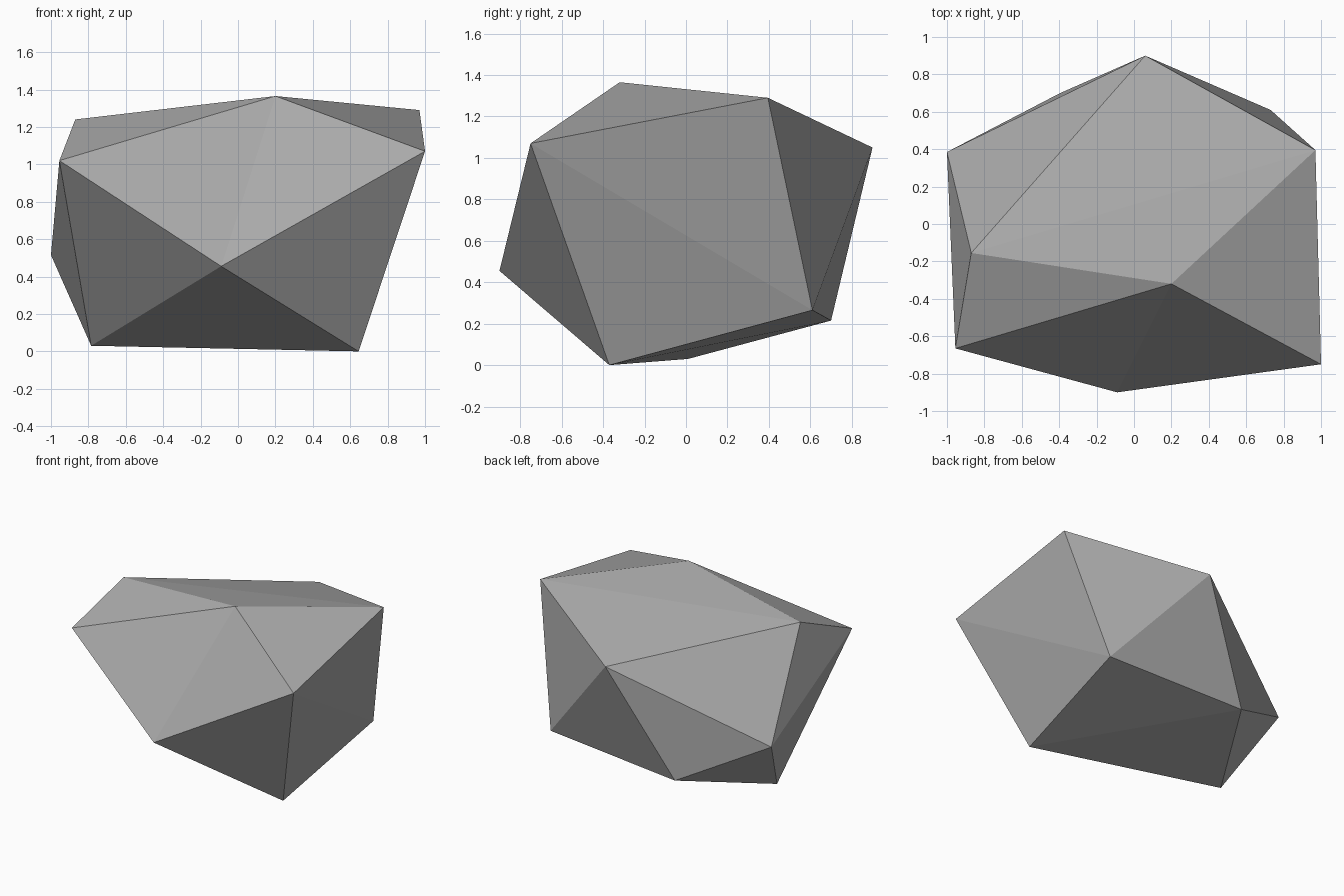
import bpy
import bmesh

# Remove the default object
default = bpy.data.objects.get("Cube")
if default:
    bpy.data.objects.remove(default, do_unlink=True)


def make_material(name, colour):
    material = bpy.data.materials.new(name)
    material.use_nodes = True
    material.diffuse_color = colour
    shader = next(n for n in material.node_tree.nodes if n.type == "BSDF_PRINCIPLED")
    shader.inputs["Base Color"].default_value = colour
    return material


def build_boulder(name, top, upper_ring, lower_ring, bottom, material):
    """A faceted stone: a crown point, two staggered rings and a base point."""
    mesh = bpy.data.meshes.new(name)
    bm = bmesh.new()
    crown, base = bm.verts.new(top), bm.verts.new(bottom)
    upper = [bm.verts.new(point) for point in upper_ring]
    lower = [bm.verts.new(point) for point in lower_ring]
    count = len(upper)
    for i in range(count):
        j = (i + 1) % count
        # Crown, staggered band and base facets
        bm.faces.new((crown, upper[i], upper[j]))
        bm.faces.new((upper[i], lower[i], upper[j]))
        bm.faces.new((upper[j], lower[i], lower[j]))
        bm.faces.new((base, lower[j], lower[i]))
    bmesh.ops.recalc_face_normals(bm, faces=bm.faces)
    bm.to_mesh(mesh)
    bm.free()
    mesh.materials.append(material)
    boulder = bpy.data.objects.new(name, mesh)
    bpy.context.scene.collection.objects.link(boulder)
    return boulder


stone_grey = make_material("stone grey", (0.4, 0.4, 0.4, 1))

# Ring points run from the front, round the left side, the back and the right
upper_ring = [
    (-0.09, -0.9, 0.455),
    (1, -0.75, 1.07),
    (0.97, 0.395, 1.29),
    (-0.87, -0.155, 1.24),
    (-0.955, -0.665, 1.02),
]
lower_ring = [
    (0.645, -0.37, 0),
    (0.73, 0.61, 0.265),
    (0.06, 0.9, 1.05),
    (-1, 0.385, 0.515),
    (-0.785, 0.01, 0.03),
]
build_boulder(
    name="boulder",
    top=(0.2, -0.32, 1.365),
    upper_ring=upper_ring,
    lower_ring=lower_ring,
    bottom=(-0.395, 0.7, 0.215),
    material=stone_grey,
)
